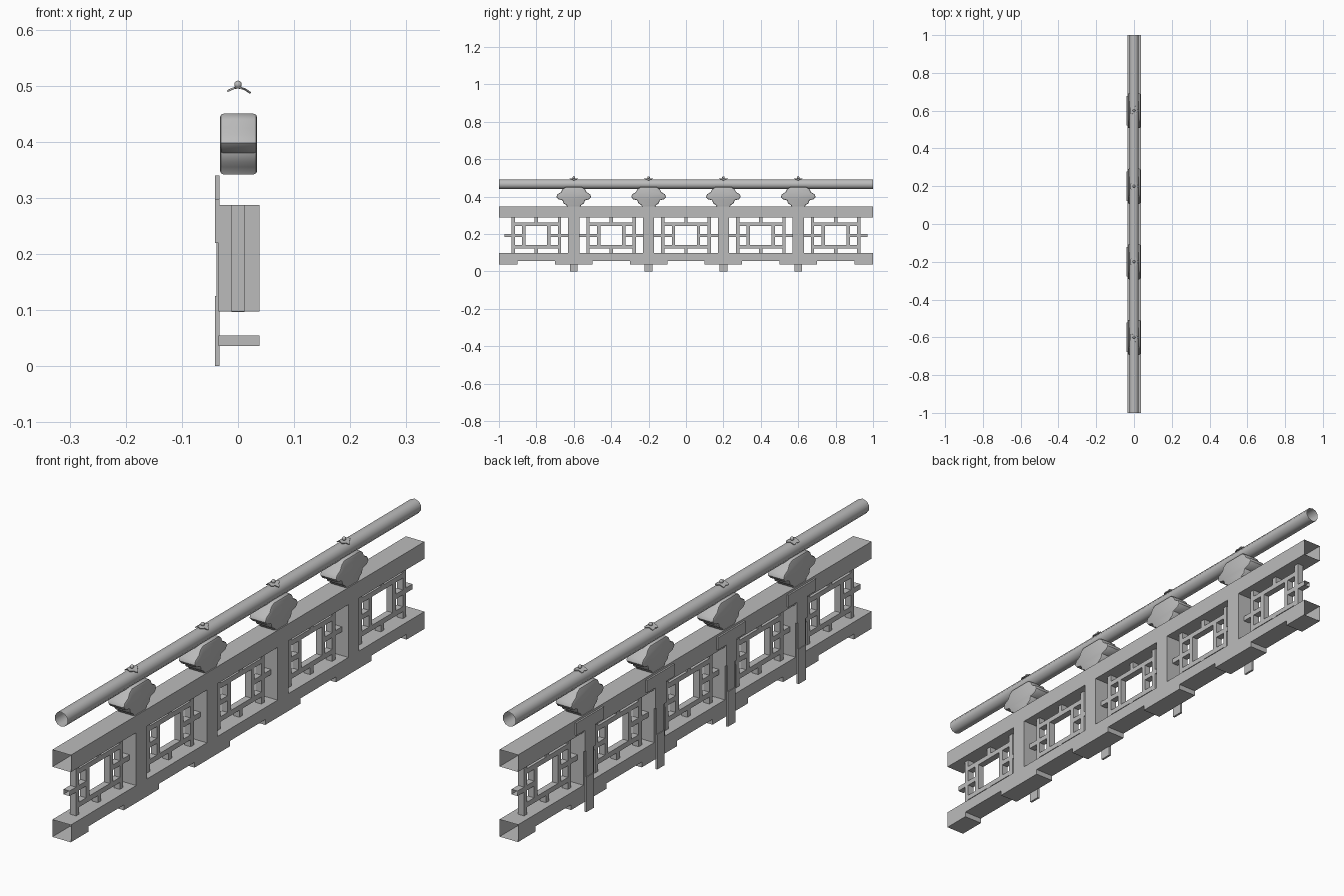
import bpy, bmesh, math
from mathutils import Matrix, Vector

cube = bpy.data.objects.get("Cube")
if cube:
    bpy.data.objects.remove(cube, do_unlink=True)

grey = bpy.data.materials.new("plain grey")
grey.use_nodes = True
COLOUR = (0.5, 0.5, 0.5, 1)
grey.diffuse_color = COLOUR
grey.node_tree.nodes["Principled BSDF"].inputs["Base Color"].default_value = COLOUR

POSTS = [-0.6, -0.2, 0.2, 0.6]
BAYS = [-0.8, -0.4, 0.0, 0.4, 0.8]
BACK, FRONT = -0.035, 0.038


def finish(name, bm, smooth=None):
    bmesh.ops.recalc_face_normals(bm, faces=bm.faces)
    mesh = bpy.data.meshes.new(name)
    bm.to_mesh(mesh)
    bm.free()
    mesh.materials.append(grey)
    obj = bpy.data.objects.new(name, mesh)
    bpy.context.collection.objects.link(obj)
    if smooth:
        bpy.ops.object.select_all(action='DESELECT')
        obj.select_set(True)
        bpy.context.view_layer.objects.active = obj
        bpy.ops.object.shade_smooth_by_angle(angle=math.radians(smooth))
    return obj


def box(bm, x, y, z, open_axis=None):
    """Box from three (low, high) ranges, optionally open along one axis."""
    spans = (x, y, z)
    centre = Vector([sum(s) / 2 for s in spans])
    size = Vector([s[1] - s[0] for s in spans])
    verts = bmesh.ops.create_cube(
        bm, size=1, matrix=Matrix.Translation(centre) @ Matrix.Diagonal(size).to_4x4())["verts"]
    if open_axis is not None:
        faces = {f for v in verts for f in v.link_faces}
        for f in faces:
            f.normal_update()
        ends = [f for f in faces if abs(f.normal[open_axis]) > 0.9]
        bmesh.ops.delete(bm, geom=ends, context='FACES')


def extrude_outline(bm, outline, x0, x1):
    """Extrude a closed (y, z) outline along x and return its two caps."""
    cap = bm.faces.new([bm.verts.new((x0, y, z)) for y, z in outline])
    new = bmesh.ops.extrude_face_region(bm, geom=[cap], use_keep_orig=True)["geom"]
    moved = [g for g in new if isinstance(g, bmesh.types.BMVert)]
    bmesh.ops.translate(bm, verts=moved, vec=(x1 - x0, 0, 0))
    return [cap] + [g for g in new if isinstance(g, bmesh.types.BMFace)]


# Top beam, hollow at both ends
bm = bmesh.new()
box(bm, (BACK, FRONT), (-1, 1), (0.287, 0.348), open_axis=1)
finish("top_beam", bm)

# Bottom beam with a deeper section under every post and at the ends
LOW, HIGH = 0.036, 0.055
outline = [(1, 0.098), (-1, 0.098), (-1, LOW), (-0.9, LOW), (-0.9, HIGH)]
for p in POSTS:
    outline += [(p - 0.1, HIGH), (p - 0.1, LOW), (p + 0.1, LOW), (p + 0.1, HIGH)]
outline += [(0.9, HIGH), (0.9, LOW), (1, LOW)]
bm = bmesh.new()
extrude_outline(bm, outline, BACK, FRONT)
ends = [f for f in bm.faces if all(abs(v.co.y) > 0.999 for v in f.verts)
        and abs(f.calc_center_median().y) > 0.999]
bmesh.ops.delete(bm, geom=ends, context='FACES')
finish("bottom_beam", bm)

# Posts between the beams
bm = bmesh.new()
for p in POSTS:
    box(bm, (BACK, FRONT), (p - 0.03, p + 0.03), (0.098, 0.287), open_axis=2)
finish("posts", bm)

# Lattice panels: ring of bars round a central window
MID_Z, DEPTH = 0.192, (-0.012, 0.012)
bm = bmesh.new()
for c in BAYS:
    for s in (-1, 1):
        def side(a, b):
            return tuple(sorted((c + s * a, c + s * b)))

        def level(a, b):
            return tuple(sorted((MID_Z + s * a, MID_Z + s * b)))

        box(bm, DEPTH, side(0.115, 0.133), (0.098, 0.287))       # outer upright
        box(bm, DEPTH, side(0.058, 0.076), (0.14, 0.245))        # window upright
        box(bm, DEPTH, (c - 0.115, c + 0.115), level(0.051, 0.069))  # window rail
        box(bm, DEPTH, (c - 0.009, c + 0.009), level(0.069, 0.095))  # short strut
        box(bm, DEPTH, side(0.076, 0.115), level(-0.009, 0.009))
        box(bm, DEPTH, side(0.133, 0.17), level(-0.009, 0.009), open_axis=1)
finish("lattice", bm)

# Strap plates on the back face of each post
bm = bmesh.new()
PLATE = (-0.041, -0.033)
for p in POSTS:
    tee = [(-0.078, 0.34), (-0.078, 0.296), (-0.03, 0.296), (-0.03, 0.22)]
    tee = [(p + y, z) for y, z in tee] + [(p - y, z) for y, z in reversed(tee)]
    extrude_outline(bm, tee, *PLATE)
    box(bm, PLATE, (p - 0.021, p + 0.021), (0, 0.125))
    box(bm, (-0.0385, PLATE[1]), (p - 0.021, p + 0.021), (0.125, 0.22))
finish("strap_plates", bm)

# Cloud shaped brackets carrying the handrail
half = [(0.045, 0.45), (0.06, 0.44), (0.068, 0.424), (0.088, 0.412), (0.093, 0.398),
        (0.083, 0.386), (0.06, 0.38), (0.055, 0.364), (0.04, 0.355), (0.032, 0.342)]
bm = bmesh.new()
for p in POSTS:
    shape = [(p + y, z) for y, z in half] + [(p - y, z) for y, z in reversed(half)]
    caps = extrude_outline(bm, shape, -0.032, 0.034)
    flat = [f for f in caps if f.is_valid and len(f.verts) == len(shape)]
    rims = list({e for f in flat for e in f.edges})
    bmesh.ops.bevel(bm, geom=rims, offset=0.006, segments=2, profile=0.5, affect='EDGES')
finish("brackets", bm, smooth=40)

# Open ended round handrail
RAIL_Z, RAIL_R = 0.466, 0.026
bm = bmesh.new()
bmesh.ops.create_cone(bm, cap_ends=False, segments=10, radius1=RAIL_R, radius2=RAIL_R, depth=2,
                      matrix=Matrix.Translation((0, 0, RAIL_Z)) @ Matrix.Rotation(math.pi / 2, 4, 'X'))
finish("handrail", bm, smooth=50)

# Flower shaped caps wrapped over the rail, each with a small knob
bm = bmesh.new()
for p in POSTS:
    rings = []
    for radius in (0.029, 0.032):
        def wrap(x, y):
            a = x / 0.03
            return bm.verts.new((radius * math.sin(a), p + y, RAIL_Z + radius * math.cos(a)))

        hub = wrap(0, 0)
        loops = []
        for scale in (0.5, 1):
            loop = []
            for i in range(20):
                a = math.tau * i / 20
                r = scale * (0.021 + 0.004 * math.cos(5 * a))
                loop.append(wrap(r * math.cos(a), r * math.sin(a)))
            loops.append(loop)
        inner, outer = loops
        for i in range(20):
            j = (i + 1) % 20
            bm.faces.new((hub, inner[i], inner[j]))
            bm.faces.new((inner[i], outer[i], outer[j], inner[j]))
        rings.append(outer)
    for i in range(20):
        j = (i + 1) % 20
        bm.faces.new((rings[0][i], rings[0][j], rings[1][j], rings[1][i]))
    bmesh.ops.create_uvsphere(bm, u_segments=10, v_segments=6, radius=0.007,
                              matrix=Matrix.Translation((0, p, 0.502)))
finish("rail_flowers", bm, smooth=40)
